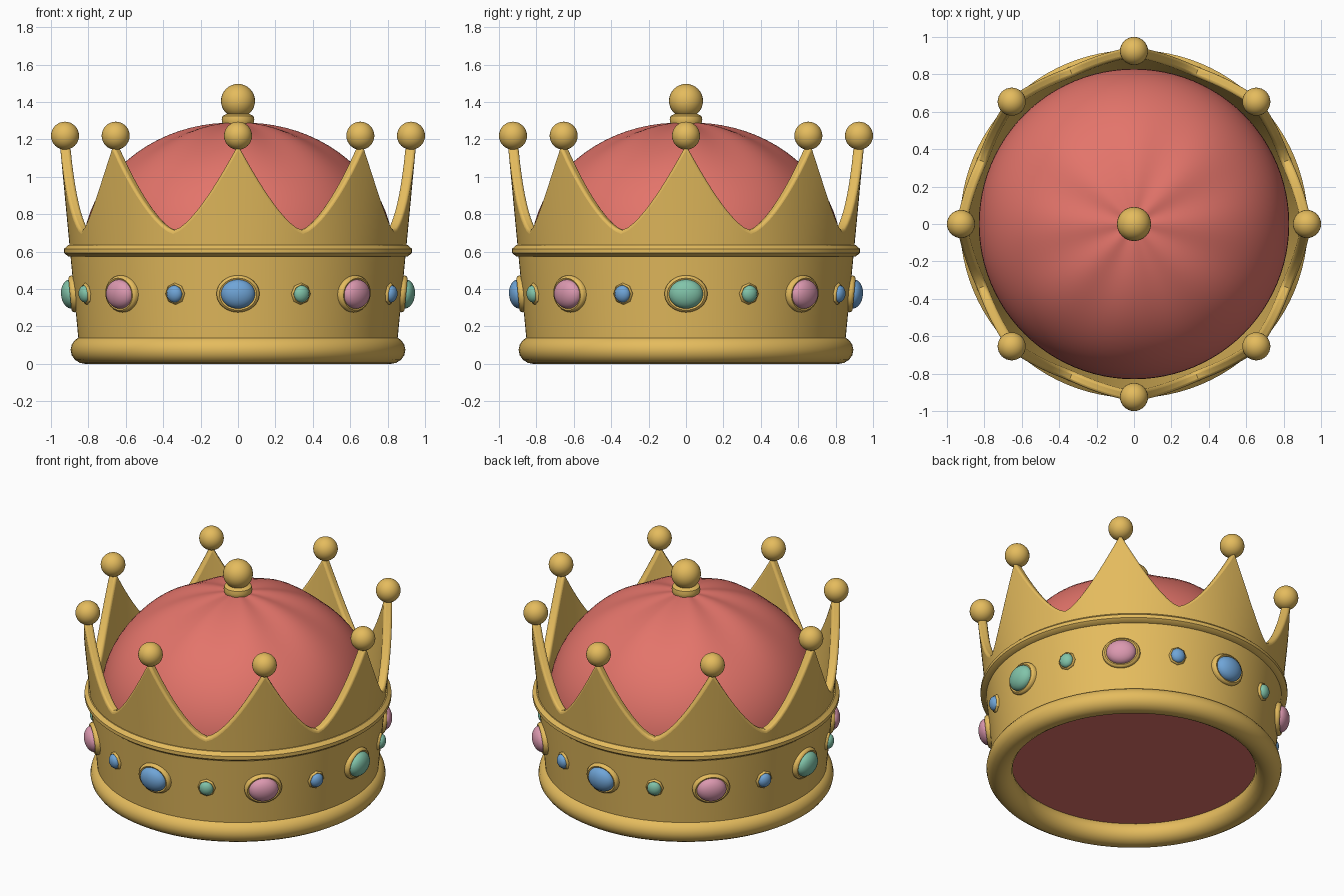
import bpy, bmesh
from math import sin, cos, pi, radians, atan2, hypot
from mathutils import Matrix

cube = bpy.data.objects.get("Cube")
if cube:
    bpy.data.objects.remove(cube, do_unlink=True)


def material(name, rgb):
    m = bpy.data.materials.new(name)
    m.use_nodes = True
    m.diffuse_color = (*rgb, 1)
    m.node_tree.nodes["Principled BSDF"].inputs["Base Color"].default_value = (*rgb, 1)
    return m


GOLD = material("gold", (0.78, 0.50, 0.11))
RED = material("red velvet", (0.77, 0.175, 0.145))
PINK = material("pink gem", (0.71, 0.315, 0.43))
BLUE = material("blue gem", (0.16, 0.375, 0.68))
TEAL = material("teal gem", (0.22, 0.55, 0.40))


def finish(bm, name, mat, angle=40, bevel=0):
    """Turn a bmesh into a named, smooth shaded object."""
    bmesh.ops.remove_doubles(bm, verts=bm.verts, dist=1e-5)
    bmesh.ops.recalc_face_normals(bm, faces=bm.faces)
    mesh = bpy.data.meshes.new(name)
    bm.to_mesh(mesh)
    bm.free()
    mesh.materials.append(mat)
    ob = bpy.data.objects.new(name, mesh)
    bpy.context.collection.objects.link(ob)
    bpy.ops.object.select_all(action='DESELECT')
    ob.select_set(True)
    bpy.context.view_layer.objects.active = ob
    bpy.ops.object.shade_smooth_by_angle(angle=radians(angle))
    if bevel:
        mod = ob.modifiers.new("soft edges", 'BEVEL')
        mod.width = bevel
        mod.segments = 3
        mod.limit_method = 'ANGLE'
        mod.angle_limit = radians(50)
    return ob


def skin(bm, columns, closed):
    """Join neighbouring columns of points, all the way round."""
    cols = [[bm.verts.new(p) for p in c] for c in columns]
    n = len(cols[0])
    for i, a in enumerate(cols):
        b = cols[(i + 1) % len(cols)]
        for j in range(n if closed else n - 1):
            k = (j + 1) % n
            bm.faces.new((a[j], b[j], b[k], a[k]))


def lathe(name, profile, mat, segments=96, closed=False, matrix=Matrix()):
    """Spin (radius, height) points around the z axis."""
    bm = bmesh.new()
    turns = [2 * pi * i / segments for i in range(segments)]
    skin(bm, [[(r * cos(t), r * sin(t), z) for r, z in profile] for t in turns], closed)
    bmesh.ops.remove_doubles(bm, verts=bm.verts, dist=1e-5)
    bmesh.ops.dissolve_degenerate(bm, edges=bm.edges, dist=1e-6)
    bm.transform(matrix)
    return finish(bm, name, mat)


def ball(name, center, radius):
    bm = bmesh.new()
    bmesh.ops.create_uvsphere(bm, u_segments=32, v_segments=16, radius=radius,
                              matrix=Matrix.Translation(center))
    return finish(bm, name, GOLD)


# Flared wall with eight concave points
THICK = 0.055
STEPS = 20


def wall_radius(z):
    return 0.855 + (z - 0.15) * 0.095


def wall_column(i):
    t = 2 * pi * i / (8 * STEPS)
    u = abs((i + STEPS // 2) % STEPS - STEPS // 2) / (STEPS / 2)
    top = 0.715 + 0.455 * (1 - u) ** 1.5
    ring = [(wall_radius(z), z) for z in (0.1, 0.6, top)]
    ring += [(r - THICK, z) for r, z in reversed(ring)]
    return [(r * cos(t), r * sin(t), z) for r, z in ring]


bm = bmesh.new()
skin(bm, [wall_column(i) for i in range(8 * STEPS)], True)
finish(bm, "crown_wall", GOLD, bevel=0.015)

# Rolled base ring and raised trim band
base = [(0.815 + 0.08 * cos(a), 0.075 + 0.075 * sin(a))
        for a in (2 * pi * k / 16 for k in range(16))]
lathe("base_ring", base, GOLD, closed=True)
lathe("trim_band", [(0.87, 0.575), (0.908, 0.575), (0.93, 0.593),
                    (0.93, 0.615), (0.908, 0.635), (0.87, 0.635)], GOLD, closed=True)

# Velvet cushion: flat underside, hidden sides, softly puckered dome
dome = [(0, 0.12), (0.79, 0.12), (0.83, 0.6)]
dome += [(0.83 * cos(a), 0.6 + 0.69 * sin(a)) for a in (pi / 2 * k / 20 for k in range(1, 21))]
cushion = lathe("cushion", dome, RED)
for v in cushion.data.vertices:
    r = hypot(v.co.x, v.co.y) / 0.83
    if v.co.z > 0.6:
        v.co.z += 0.007 * sin(pi * min(r, 1)) * cos(8 * atan2(v.co.y, v.co.x))

# Top finial
lathe("finial_collar", [(0, 1.26), (0.07, 1.26), (0.083, 1.285), (0.087, 1.305),
                        (0.083, 1.325), (0.065, 1.335), (0, 1.335)], GOLD, 32)
ball("finial_ball", (0, 0, 1.406), 0.091)

# Balls on the points
for k in range(8):
    a = k * pi / 4
    ball("point_ball", (0.925 * cos(a), 0.925 * sin(a), 1.22), 0.075)


# Gems in low oval settings around the band
def jewel(name, angle, half_w, half_h, depth, mat, segments):
    z = 0.375
    place = (Matrix.Rotation(angle, 4, 'Z') @ Matrix.Translation((wall_radius(z), 0, z))
             @ Matrix.Rotation(pi / 2 + 0.095, 4, 'Y')
             @ Matrix.Diagonal((half_h, half_w, depth, 1)))
    rim = [(1, -0.3), (1, 0.1), (0.95, 0.25), (0.87, 0.32), (0.78, 0.25), (0, 0.25)]
    lathe(name + "_setting", rim, GOLD, segments, matrix=place)
    stone = [(0.79 * cos(a), 0.25 + 0.75 * sin(a)) for a in (pi / 2 * k / 8 for k in range(9))]
    lathe(name, stone, mat, 32, matrix=place)


for k in range(8):
    a = k * pi / 4
    large = PINK if k % 2 else (TEAL if k % 4 == 0 else BLUE)
    jewel("large_gem", a, 0.115, 0.099, 0.07, large, 32)
    jewel("small_gem", a + pi / 8, 0.055, 0.058, 0.042, BLUE if k % 2 else TEAL, 8)
